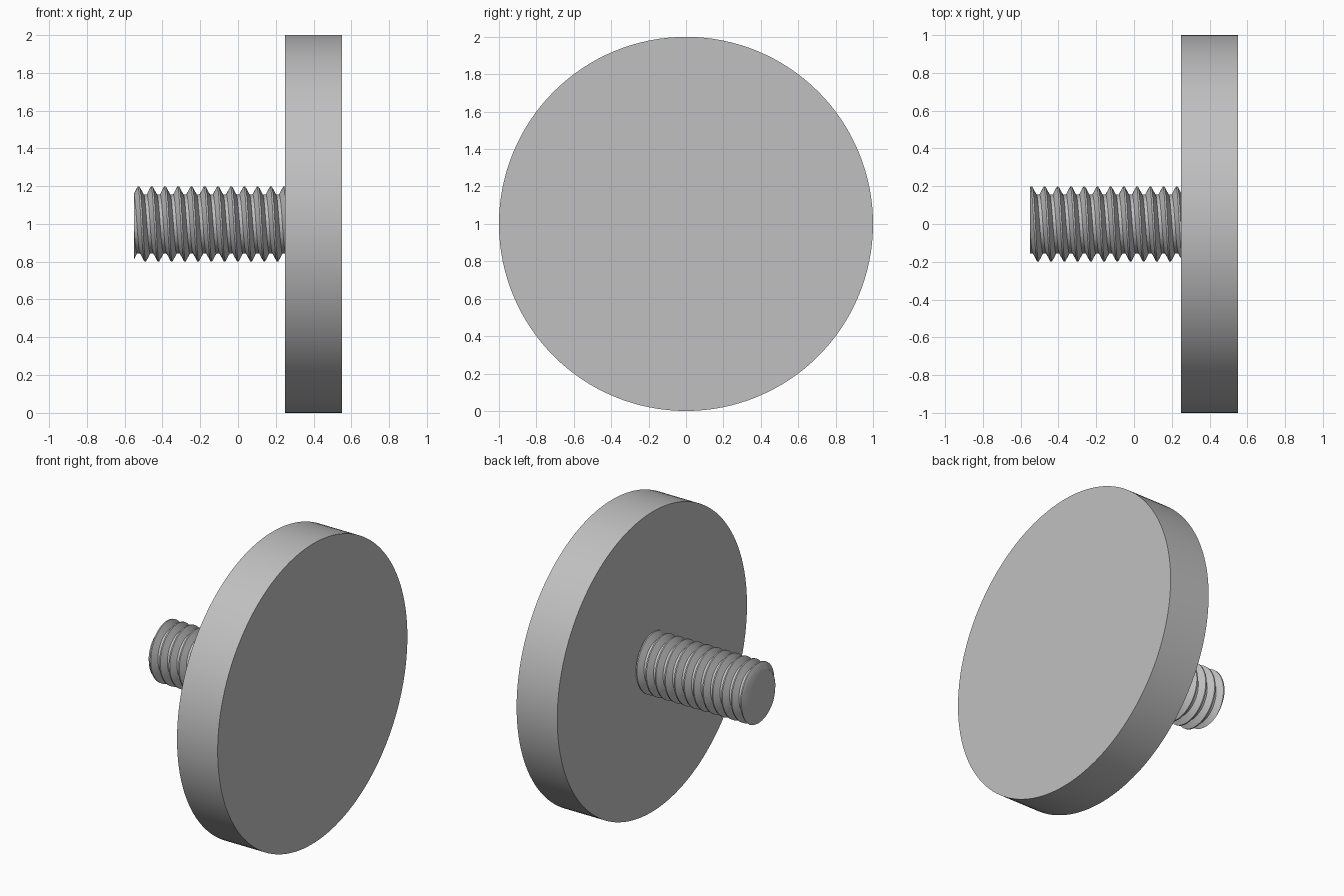
import bpy
import bmesh
import math
from mathutils import Matrix

cube = bpy.data.objects.get("Cube")
if cube:
    bpy.data.objects.remove(cube, do_unlink=True)

AXIS_Z = 1.0                     # height of the shared axis
TIP_X, DISC_X0, DISC_X1 = -0.55, 0.25, 0.55
PITCH, CREST, ROOT = 0.07, 0.198, 0.156

steel = bpy.data.materials.new("grey steel")
colour = (0.53, 0.53, 0.53, 1)
steel.diffuse_color = colour
steel.use_nodes = True
steel.node_tree.nodes["Principled BSDF"].inputs["Base Color"].default_value = colour


def finish(bm, name, angle):
    bmesh.ops.recalc_face_normals(bm, faces=bm.faces)
    mesh = bpy.data.meshes.new(name)
    bm.to_mesh(mesh)
    bm.free()
    mesh.materials.append(steel)
    obj = bpy.data.objects.new(name, mesh)
    bpy.context.collection.objects.link(obj)
    bpy.ops.object.select_all(action="DESELECT")
    obj.select_set(True)
    bpy.context.view_layer.objects.active = obj
    bpy.ops.object.shade_smooth_by_angle(angle=math.radians(angle))
    return obj


# Round disc, turned so its axis runs along x
bm = bmesh.new()
place = Matrix.Translation(((DISC_X0 + DISC_X1) / 2, 0, AXIS_Z)) @ Matrix.Rotation(math.pi / 2, 4, "Y")
bmesh.ops.create_cone(bm, cap_ends=True, segments=128, radius1=1, radius2=1,
                      depth=DISC_X1 - DISC_X0, matrix=place)
finish(bm, "disc", 30)

# Threaded stud: one tooth profile swept along a right-handed helix
SEGMENTS, TURNS = 64, 15
tooth = [(-0.06, CREST), (0.06, CREST), (0.38, ROOT), (0.62, ROOT)]
start = -0.5435 - 2 * PITCH      # crest position on the +y side, before trimming
bm = bmesh.new()
columns = []
for s in range(SEGMENTS + 1):
    a = 2 * math.pi * s / SEGMENTS
    columns.append([
        bm.verts.new((start + PITCH * (turn + offset + s / SEGMENTS),
                      r * math.cos(a), AXIS_Z + r * math.sin(a)))
        for turn in range(TURNS) for offset, r in tooth])
for left, right in zip(columns, columns[1:]):
    for i in range(len(left) - 1):
        bm.faces.new((left[i], left[i + 1], right[i + 1], right[i]))
bmesh.ops.remove_doubles(bm, verts=bm.verts, dist=0.0001)

# Trim the stud square at the tip and just inside the disc, then close the ends
for x, direction in ((TIP_X, -1), (DISC_X0 + 0.01, 1)):
    bmesh.ops.bisect_plane(bm, geom=bm.verts[:] + bm.edges[:] + bm.faces[:],
                           plane_co=(x, 0, 0), plane_no=(direction, 0, 0),
                           clear_outer=True)
bmesh.ops.holes_fill(bm, edges=[e for e in bm.edges if e.is_boundary], sides=0)
finish(bm, "threaded_stud", 30)
